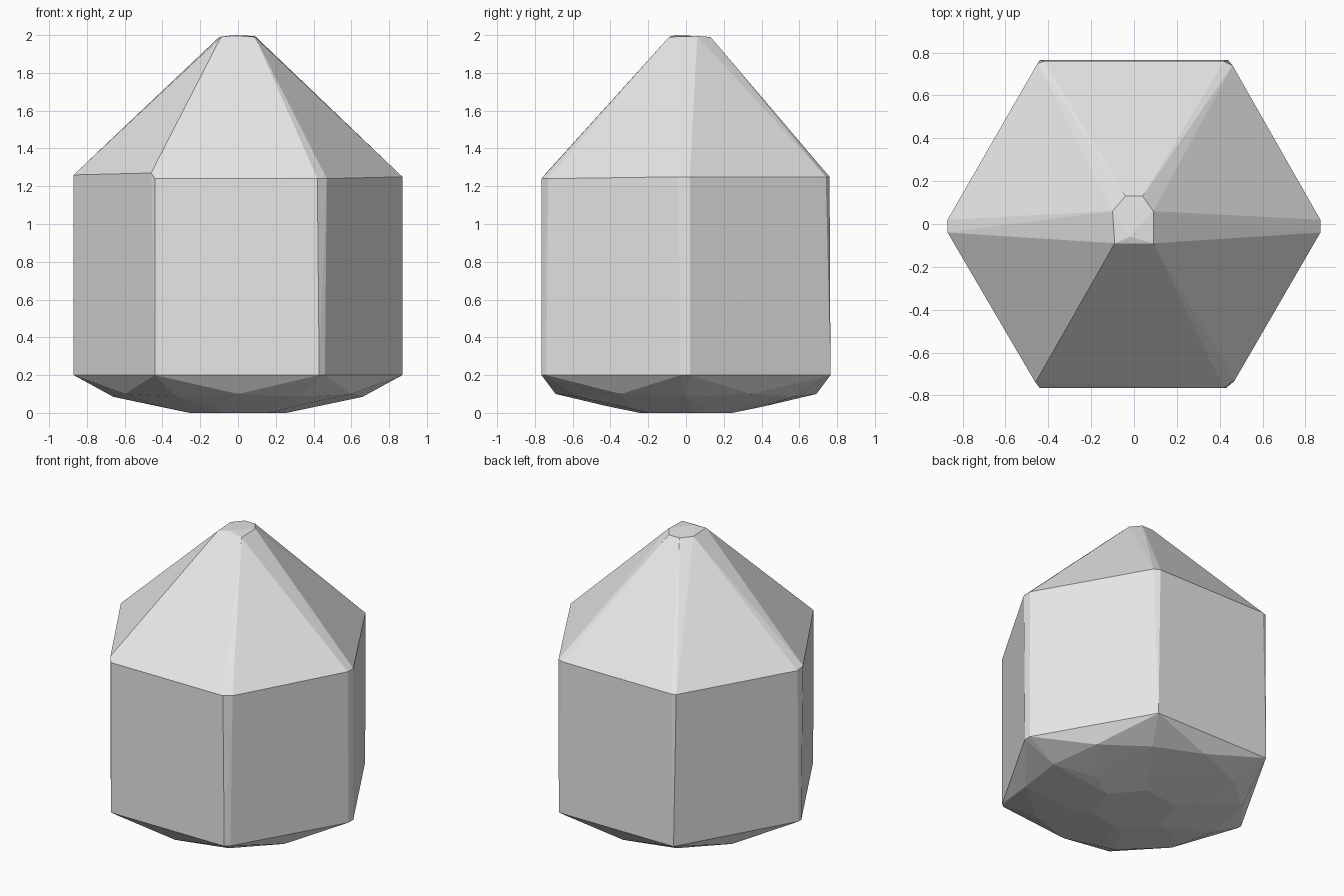
import bpy, bmesh, math

if "Cube" in bpy.data.objects:
    bpy.data.objects.remove(bpy.data.objects["Cube"])


def ring(count, radius, z, start=0.0):
    """Points evenly spaced on a level circle."""
    return [(radius * math.cos(math.radians(start + 360 * i / count)),
             radius * math.sin(math.radians(start + 360 * i / count)), z)
            for i in range(count)]


# Small worn tip
points = [(-0.10, 0.06, 1.99), (-0.04, 0.13, 1.99), (0.04, 0.13, 1.99),
          (0.09, 0.06, 1.995), (0.09, -0.09, 1.99), (-0.09, -0.09, 1.99),
          (-0.02, -0.06, 2.0)]

# Shoulder where the cone meets the prism, most corners chipped into two
points += [(-0.44, -0.765, 1.24), (-0.46, -0.74, 1.27),
           (0.42, -0.765, 1.24), (0.47, -0.73, 1.24),
           (0.87, -0.04, 1.25), (0.87, 0.02, 1.25),
           (0.46, 0.74, 1.25), (0.42, 0.76, 1.25),
           (-0.42, 0.76, 1.25), (-0.45, 0.75, 1.25),
           (-0.87, 0.02, 1.25), (-0.87, -0.04, 1.26)]

# Lower rim of the prism
points += [(-0.44, -0.765, 0.2), (0.43, -0.765, 0.2), (0.46, -0.74, 0.2),
           (0.87, -0.03, 0.2), (0.87, 0.02, 0.2), (0.44, 0.765, 0.2),
           (-0.44, 0.765, 0.2), (-0.87, 0.01, 0.2), (-0.87, -0.02, 0.2)]

# Shallow faceted underside
points += ring(6, 0.69, 0.10, 30) + ring(6, 0.66, 0.085)
points += ring(6, 0.43, 0.035, 15) + ring(6, 0.26, 0.0, 10)

# Wrap the points into one cut stone
bm = bmesh.new()
for p in points:
    bm.verts.new(p)
hull = bmesh.ops.convex_hull(bm, input=bm.verts)
loose = [v for v in bm.verts if not v.link_faces]
bmesh.ops.delete(bm, geom=loose, context='VERTS')
bmesh.ops.dissolve_limit(bm, angle_limit=math.radians(0.3),
                         verts=bm.verts, edges=bm.edges)
bmesh.ops.recalc_face_normals(bm, faces=bm.faces)

mesh = bpy.data.meshes.new("crystal")
bm.to_mesh(mesh)
bm.free()

grey = bpy.data.materials.new("light_grey")
grey.diffuse_color = (0.8, 0.8, 0.8, 1)
grey.use_nodes = True
grey.node_tree.nodes["Principled BSDF"].inputs["Base Color"].default_value = grey.diffuse_color
mesh.materials.append(grey)
crystal = bpy.data.objects.new("crystal", mesh)
bpy.context.collection.objects.link(crystal)
